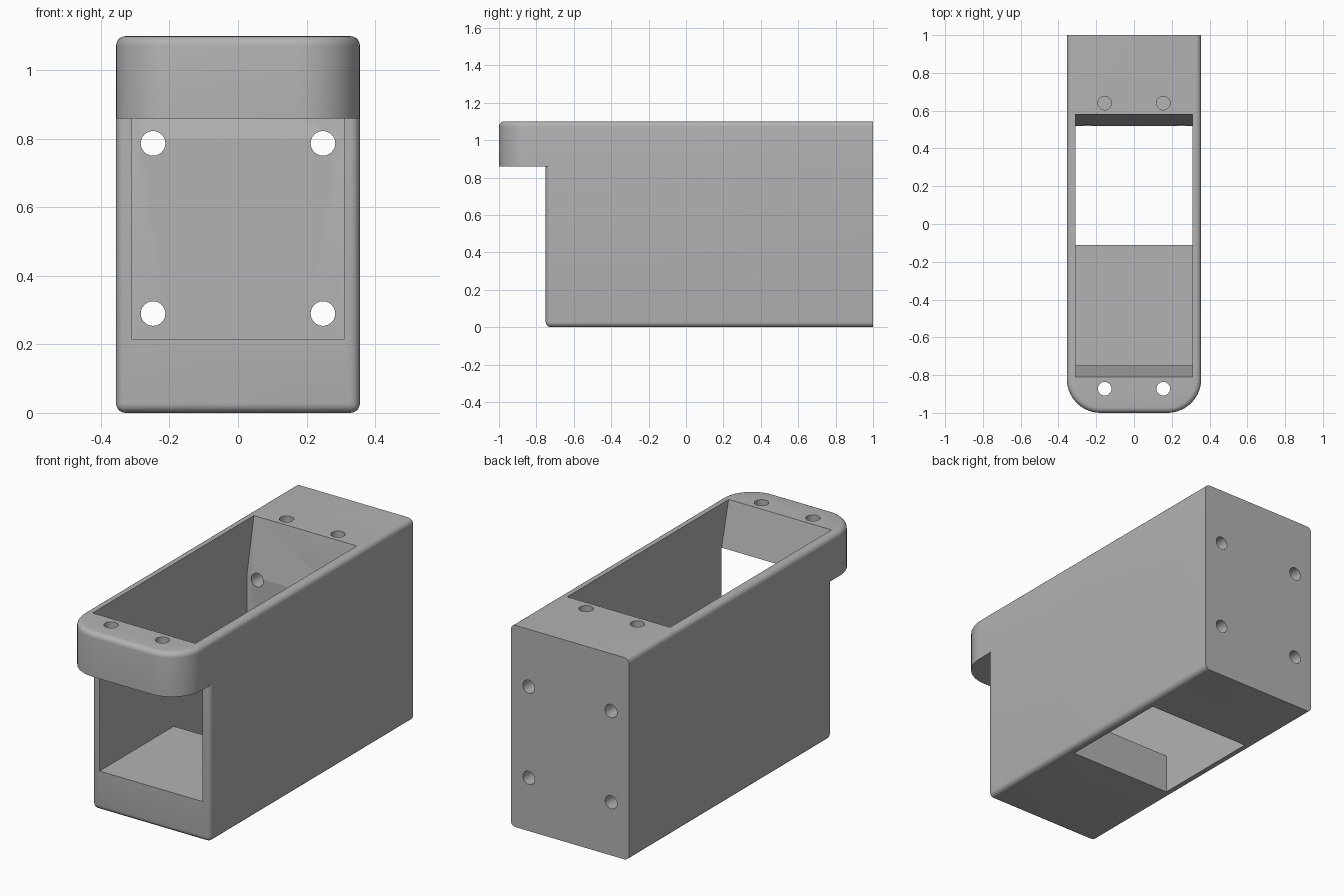
import bpy, bmesh, math
from mathutils import Matrix

if "Cube" in bpy.data.objects:
    bpy.data.objects.remove(bpy.data.objects["Cube"])

grey = bpy.data.materials.new("plain_grey")
grey.use_nodes = True
colour = (0.45, 0.45, 0.45, 1)
grey.diffuse_color = colour
grey.node_tree.nodes["Principled BSDF"].inputs["Base Color"].default_value = colour


def finish(bm, name):
    bmesh.ops.recalc_face_normals(bm, faces=bm.faces[:])
    mesh = bpy.data.meshes.new(name)
    bm.to_mesh(mesh)
    bm.free()
    mesh.materials.append(grey)
    obj = bpy.data.objects.new(name, mesh)
    bpy.context.collection.objects.link(obj)
    return obj


def prism(points, half_width):
    """Side profile of (y, z) points extruded across x."""
    bm = bmesh.new()
    face = bm.faces.new([bm.verts.new((-half_width, y, z)) for y, z in points])
    out = bmesh.ops.extrude_face_region(bm, geom=[face])
    verts = [v for v in out["geom"] if isinstance(v, bmesh.types.BMVert)]
    bmesh.ops.translate(bm, verts=verts, vec=(2 * half_width, 0, 0))
    bmesh.ops.recalc_face_normals(bm, faces=bm.faces[:])
    return bm


def box(y0, y1, z0, z1):
    return prism([(y0, z0), (y1, z0), (y1, z1), (y0, z1)], W)


def round_edges(bm, rule, radius, segments):
    edges = [e for e in bm.edges if rule(*[v.co for v in e.verts])]
    bmesh.ops.bevel(bm, geom=edges, offset=radius, segments=segments,
                    profile=0.5, affect='EDGES')


def boolean(target, other, operation):
    mod = target.modifiers.new(operation, 'BOOLEAN')
    mod.object, mod.operation, mod.solver = other, operation, 'EXACT'
    bpy.context.view_layer.objects.active = target
    bpy.ops.object.modifier_apply(modifier=mod.name)
    bpy.data.objects.remove(other)


def drill(target, centre, depth, axis):
    bm = bmesh.new()
    turn = Matrix.Rotation(math.pi / 2, 4, 'X') if axis == 'Y' else Matrix()
    bmesh.ops.create_cone(bm, cap_ends=True, segments=24, radius1=0.036,
                          radius2=0.036, depth=depth,
                          matrix=Matrix.Translation(centre) @ turn)
    boolean(target, finish(bm, "drill"), 'DIFFERENCE')


W, LIP, TOP, FRONT = 0.356, 0.86, 1.1, -0.75

# Lower body: rounded front uprights and bottom edges, square back
bm = box(FRONT, 1, 0, LIP)
round_edges(bm, lambda a, b: min(a.y, b.y) < 0 and min(a.z, b.z) < 0.1, 0.028, 5)
housing = finish(bm, "housing")

# Upper rim with the overhanging round-cornered lip
bm = box(-1, 1, LIP, TOP)
round_edges(bm, lambda a, b: max(a.y, b.y) < -0.9 and abs(a.z - b.z) > 0.1, 0.18, 14)
round_edges(bm, lambda a, b: min(a.z, b.z) > TOP - 0.01 and min(a.y, b.y) < 0.9, 0.028, 5)
boolean(housing, finish(bm, "rim"), 'UNION')

# Cavity open at the top, front and bottom, with sloping ends
profile = [(-0.835, 1.2), (FRONT, LIP), (-0.8, LIP), (-0.8, 0.215),
           (-0.11, 0.215), (-0.11, -0.1), (0.52, -0.1), (0.52, 0.8), (0.6, 1.2)]
boolean(housing, finish(prism(profile, 0.31), "cavity"), 'DIFFERENCE')

# Screw holes: through the lip, blind in the top block, through the back
for side in (-1, 1):
    drill(housing, (side * 0.155, -0.872, 1), 0.5, 'Z')
    drill(housing, (side * 0.155, 0.64, 1.05), 0.4, 'Z')
    for z in (0.29, 0.787):
        drill(housing, (side * 0.248, 0.8, z), 0.8, 'Y')

# Smooth the rounded edges, keep the rest crisp
bpy.ops.object.select_all(action='DESELECT')
housing.select_set(True)
bpy.context.view_layer.objects.active = housing
bpy.ops.object.shade_smooth_by_angle(angle=math.radians(30))
